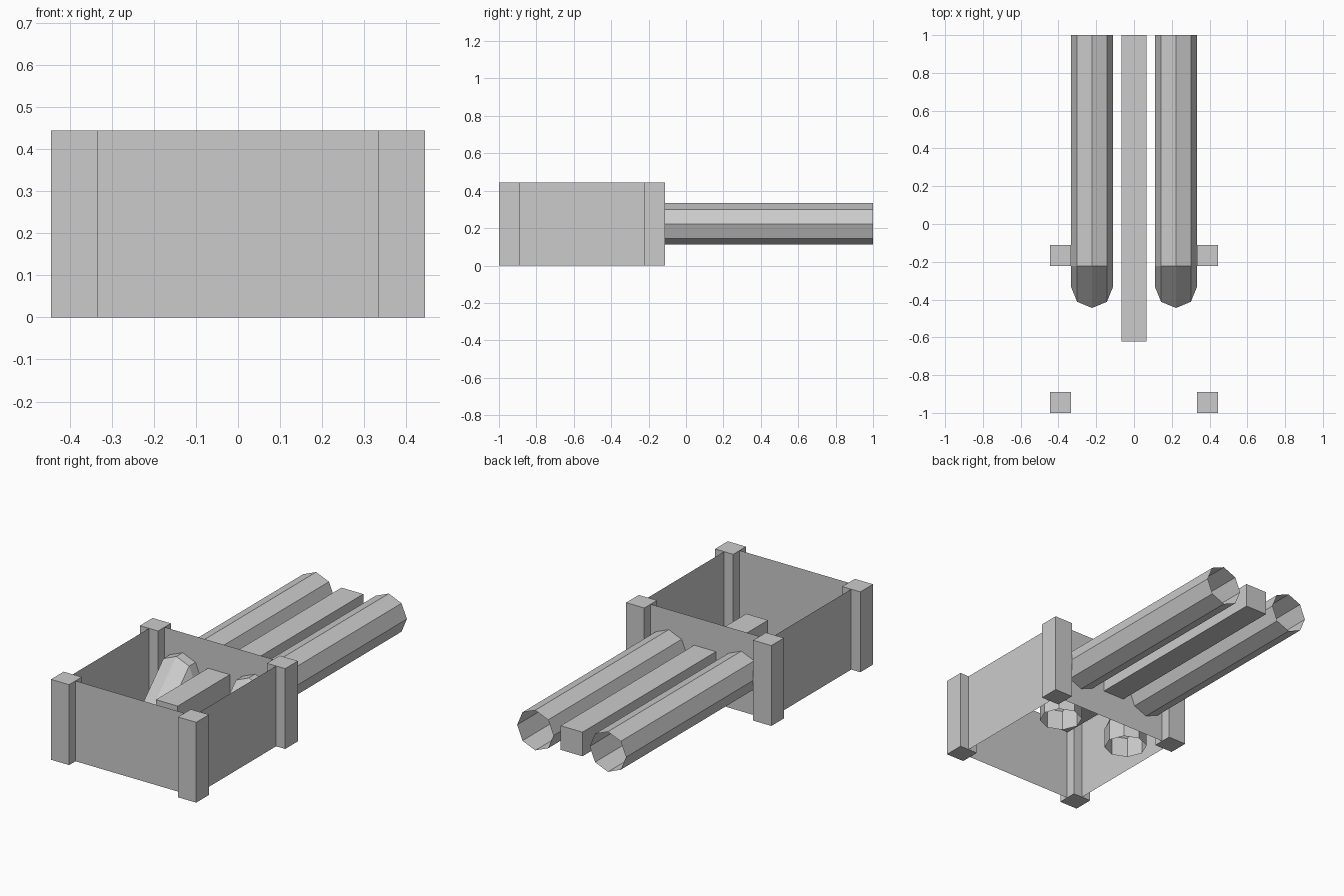
import bpy, bmesh
from math import cos, sin, pi

if "Cube" in bpy.data.objects:
    bpy.data.objects.remove(bpy.data.objects["Cube"])

U = 1 / 9          # base unit of the design
H = 4 * U          # crate height


def finish(bm, name):
    bmesh.ops.recalc_face_normals(bm, faces=bm.faces)
    mesh = bpy.data.meshes.new(name)
    bm.to_mesh(mesh)
    bm.free()
    ob = bpy.data.objects.new(name, mesh)
    bpy.context.collection.objects.link(ob)
    return ob


def box(name, lo, hi):
    bm = bmesh.new()
    bmesh.ops.create_cube(bm, size=1)
    for v in bm.verts:
        v.co = [a + (c + 0.5) * (b - a) for a, b, c in zip(lo, hi, v.co)]
    return finish(bm, name)


def panel(name, a, b, flip=False):
    # thin upright wall sheet between two ground points
    bm = bmesh.new()
    pts = [(*a, 0), (*b, 0), (*b, H), (*a, H)]
    bm.faces.new([bm.verts.new(p) for p in pts])
    mesh = bpy.data.meshes.new(name)
    bm.to_mesh(mesh)
    bm.free()
    bpy.context.collection.objects.link(bpy.data.objects.new(name, mesh))


def pipe(name, cx, r=U, n=8):
    # open octagonal pipe: level run, one-piece elbow, short drop to the ground
    sections = [
        lambda c, s: (cx + c, 1, 2 * U + s),
        lambda c, s: (cx + c, -2 * U, 2 * U + s),
        lambda c, s: (cx + c, -3 * U - s, U),
        lambda c, s: (cx + c, -3 * U - s, 0),
    ]
    bm = bmesh.new()
    rings = [[bm.verts.new(f(r * cos(2 * pi * i / n), r * sin(2 * pi * i / n)))
              for i in range(n)] for f in sections]
    for p, q in zip(rings, rings[1:]):
        for i in range(n):
            j = (i + 1) % n
            bm.faces.new((p[i], p[j], q[j], q[i]))
    # the elbow pivots on its inner corner, so those points coincide
    bmesh.ops.remove_doubles(bm, verts=bm.verts, dist=1e-4)
    # outward normals for the open tube
    mesh = bpy.data.meshes.new(name)
    bmesh.ops.recalc_face_normals(bm, faces=bm.faces)
    bm.to_mesh(mesh)
    bm.free()
    bpy.context.collection.objects.link(bpy.data.objects.new(name, mesh))


# corner posts
for sx, side in ((-1, "left"), (1, "right")):
    for y, end in ((-1, "front"), (-2 * U, "back")):
        x = sx * 3.5 * U
        box(f"{end}_{side}_post", (x - U / 2, y, 0), (x + U / 2, y + U, H))

# wall sheets centred on the posts
xw, yf, yb = 3.5 * U, -8.5 * U, -1.5 * U
panel("front_wall", (-3 * U, yf), (3 * U, yf))
panel("back_wall", (3 * U, yb), (-3 * U, yb))
panel("right_wall", (xw, -8 * U), (xw, -2 * U))
panel("left_wall", (-xw, -2 * U), (-xw, -8 * U))

# pipes and the central beam
pipe("left_pipe", -2 * U)
pipe("right_pipe", 2 * U)
b = 0.6 * U
box("centre_beam", (-b, -5.6 * U, 2 * U - b), (b, 1, 2 * U + b))
